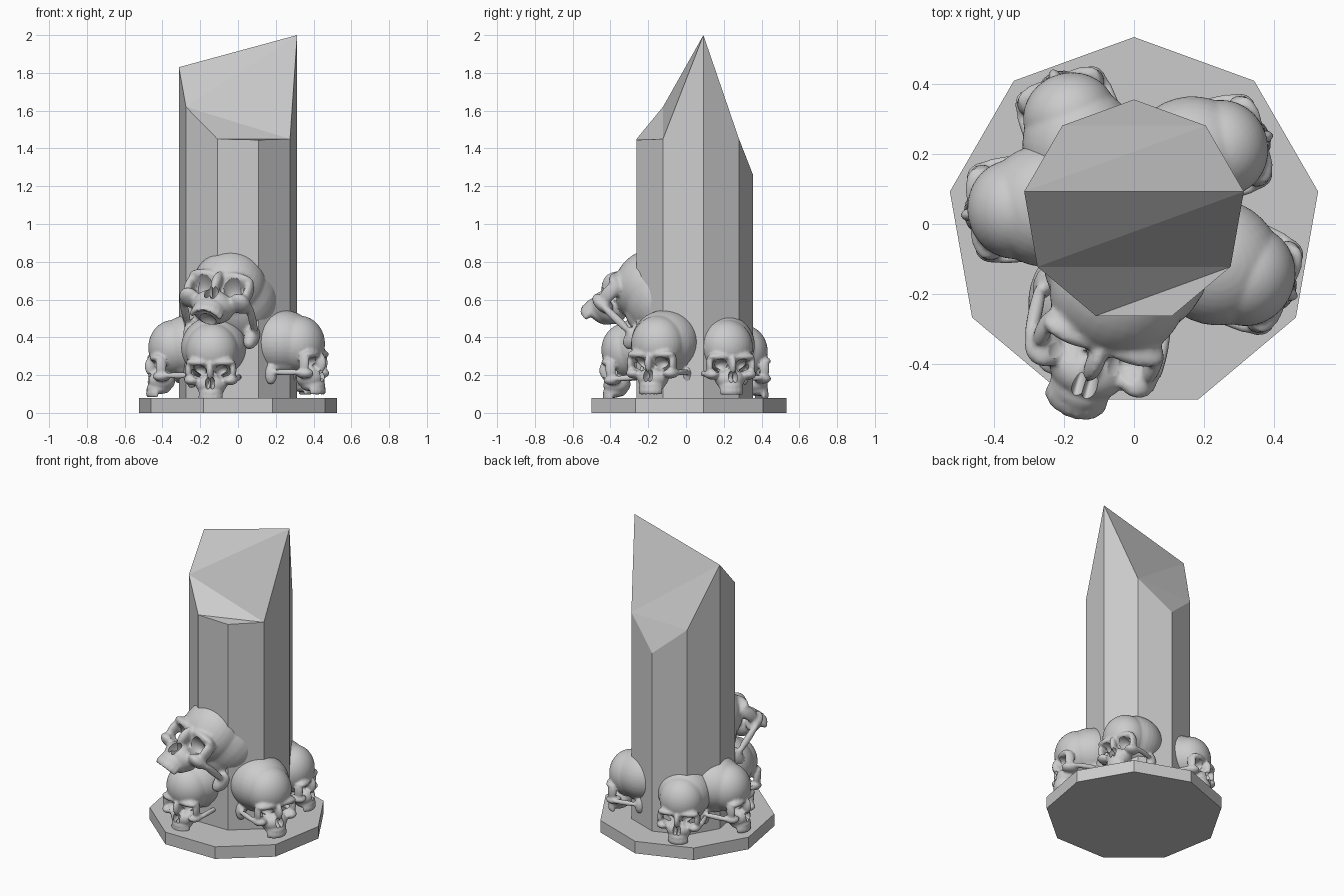
import bpy, bmesh
from math import sin, cos, radians
from mathutils import Matrix, Vector

if "Cube" in bpy.data.objects:
    bpy.data.objects.remove(bpy.data.objects["Cube"])


def make_object(name, bm):
    bmesh.ops.recalc_face_normals(bm, faces=bm.faces)
    me = bpy.data.meshes.new(name)
    bm.to_mesh(me)
    bm.free()
    ob = bpy.data.objects.new(name, me)
    bpy.context.collection.objects.link(ob)
    return ob


def nonagon(radius, cy):
    return [(radius * cos(radians(90 + 40 * k)), cy + radius * sin(radians(90 + 40 * k)))
            for k in range(9)]


def prism(name, radius, cy, z0, tops, caps):
    bm = bmesh.new()
    pts = nonagon(radius, cy)
    lo = [bm.verts.new((x, y, z0)) for x, y in pts]
    hi = [bm.verts.new((x, y, z)) for (x, y), z in zip(pts, tops)]
    for i in range(9):
        j = (i + 1) % 9
        bm.faces.new((lo[i], lo[j], hi[j], hi[i]))
    bm.faces.new(lo[::-1])
    for cap in caps:
        bm.faces.new([hi[i] for i in cap])
    return make_object(name, bm)


# Nine-sided plinth and faceted crystal (vertices run anticlockwise from the back)
prism("base", 0.533, 0.0, 0.0, [0.08] * 9, [range(9)])
prism("crystal", 0.318, 0.037, 0.07,
      [1.26, 1.44, 1.83, 1.62, 1.45, 1.445, 1.45, 2.0, 1.45],
      [(2, 3, 7), (3, 6, 7), (3, 4, 6), (4, 5, 6), (2, 7, 8), (1, 2, 8), (0, 1, 8)])


def ellipsoids(name, parts):
    # Parts away from the centre line are mirrored
    bm = bmesh.new()
    for c, r in parts:
        for s in ((1, -1) if c[0] else (1,)):
            m = Matrix.Translation((c[0] * s, c[1], c[2])) @ Matrix.Diagonal((*r, 1))
            bmesh.ops.create_uvsphere(bm, u_segments=32, v_segments=20, radius=1, matrix=m)
    return make_object(name, bm)


# Skull volumes, face towards -y
bones = [
    ((0, .03, .01), (.18, .19, .17)),           # braincase
    ((0, -.07, 0), (.145, .135, .15)),          # forehead
    ((0, .04, -.1), (.13, .14, .07)),           # skull underside
    ((.06, -.165, -.055), (.075, .038, .024)),  # brow
    ((.122, -.15, -.1), (.018, .03, .055)),     # outer eye rim
    ((.105, -.145, -.155), (.042, .05, .028)),  # cheekbone
    ((.14, -.06, -.15), (.016, .1, .017)),      # cheek arch
    ((.125, .04, -.16), (.03, .035, .055)),     # bone behind ear
    ((0, -.135, -.18), (.085, .075, .06)),      # upper jaw
    ((0, -.15, -.22), (.068, .065, .035)),      # gum arch
    ((0, -.195, -.1), (.02, .03, .05)),         # nose bridge
]
# Upper teeth around the arch
for a in (10, 30, 50, 70):
    bones.append(((.06 * sin(radians(a)), -.15 - .056 * cos(radians(a)), -.247),
                  (.012, .012, .026)))
sockets = [
    ((.065, -.2, -.108), (.045, .085, .04)),    # eye sockets
    ((.012, -.215, -.168), (.014, .06, .032)),  # nose opening
    ((0, -.13, -.27), (.042, .05, .035)),       # palate
]

source = ellipsoids("skull_source", bones)
cutter = ellipsoids("skull_cutter", sockets)
rm = source.modifiers.new("fuse", 'REMESH')
rm.mode = 'VOXEL'
rm.voxel_size = 0.008
sm = source.modifiers.new("soften", 'SMOOTH')
sm.factor = 0.5
sm.iterations = 4
bo = source.modifiers.new("sockets", 'BOOLEAN')
bo.operation = 'DIFFERENCE'
bo.object = cutter
bo.use_self = True
bpy.context.view_layer.update()
skull_mesh = bpy.data.meshes.new_from_object(
    source.evaluated_get(bpy.context.evaluated_depsgraph_get()))
skull_mesh.name = "skull"
bpy.data.objects.remove(source)
bpy.data.objects.remove(cutter)


def skull(name, loc, forward, up=(0, 0, 1), scale=1.0):
    back = -Vector(forward).normalized()
    side = back.cross(Vector(up)).normalized()
    top = side.cross(back)
    rot = Matrix((side, back, top)).transposed().to_4x4()
    ob = bpy.data.objects.new(name, skull_mesh)
    bpy.context.collection.objects.link(ob)
    ob.matrix_world = Matrix.Translation(loc) @ rot @ Matrix.Scale(scale, 4)
    return ob


# Ring of skulls looking outward, and a large one tipped back on top at the front
skulls = [
    skull("front_skull", (-.13, -.25, .335), (-.1, -1, -.08), scale=.97),
    skull("right_skull", (.26, -.12, .365), (.87, -.38, 0)),
    skull("back_right_skull", (.19, .2, .35), (.95, .25, 0), scale=.95),
    skull("back_left_skull", (-.16, .245, .325), (-.35, .93, 0), scale=.93),
    skull("left_skull", (-.275, .05, .345), (-1, -.12, 0), scale=.98),
    skull("large_skull", (-.03, -.125, .61), (-.155, -.708, .684), (.3, .63, .72), 1.35),
]
bpy.ops.object.select_all(action='DESELECT')
skulls[0].select_set(True)
bpy.context.view_layer.objects.active = skulls[0]
bpy.ops.object.shade_smooth_by_angle(angle=radians(40))
